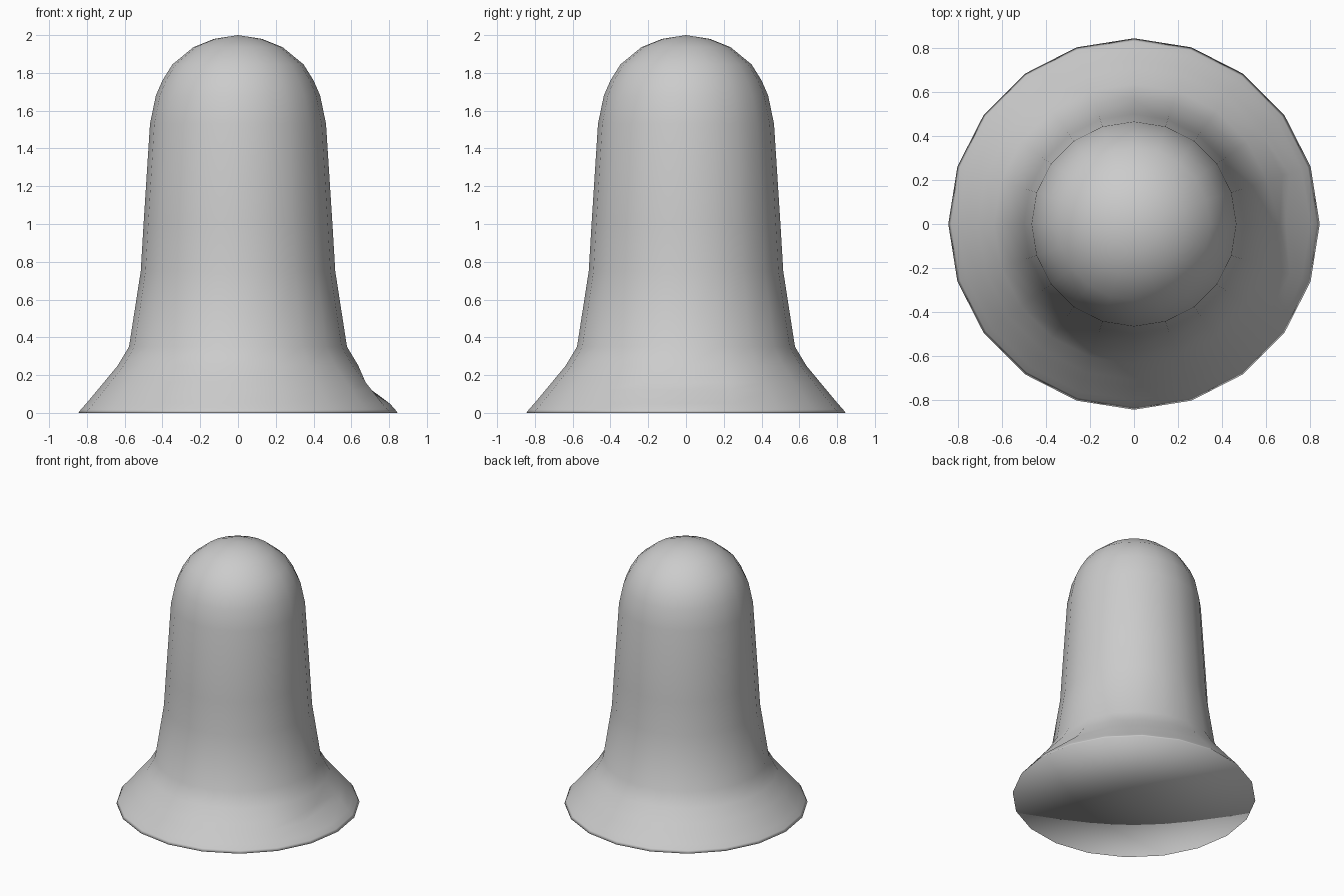
import bpy, bmesh, math

if "Cube" in bpy.data.objects:
    bpy.data.objects.remove(bpy.data.objects["Cube"])

SIDES = 20
# (radius, height) from the rim up to the dome
PROFILE = [(0.845, 0.0), (0.832, 0.018), (0.803, 0.05), (0.745, 0.12), (0.71, 0.162),
           (0.637, 0.25), (0.577, 0.35), (0.515, 0.75), (0.50, 1.0), (0.466, 1.53),
           (0.435, 1.68), (0.40, 1.76), (0.347, 1.845), (0.235, 1.937), (0.127, 1.98)]
# small dent on the right of the skirt: ring index -> radius
DENT = {3: 0.692, 4: 0.663}

bm = bmesh.new()
rings = []
for k, (r, z) in enumerate(PROFILE):
    ring = []
    for i in range(SIDES):
        a = 2 * math.pi * i / SIDES
        rad = DENT.get(k, r) if i == 0 else r
        ring.append(bm.verts.new((rad * math.cos(a), rad * math.sin(a), z)))
    rings.append(ring)

# side walls
for lo, hi in zip(rings, rings[1:]):
    for i in range(SIDES):
        j = (i + 1) % SIDES
        bm.faces.new((lo[i], lo[j], hi[j], hi[i]))

# dome tip and flat underside, both fanned from a centre point
tip = bm.verts.new((0, 0, 2))
base = bm.verts.new((0, 0, 0))
for i in range(SIDES):
    j = (i + 1) % SIDES
    bm.faces.new((rings[-1][i], rings[-1][j], tip))
    bm.faces.new((rings[0][j], rings[0][i], base))

for f in bm.faces:
    f.smooth = True
mesh = bpy.data.meshes.new("flared_bell_body")
bm.to_mesh(mesh)
bm.free()
bpy.context.collection.objects.link(bpy.data.objects.new("flared_bell_body", mesh))
